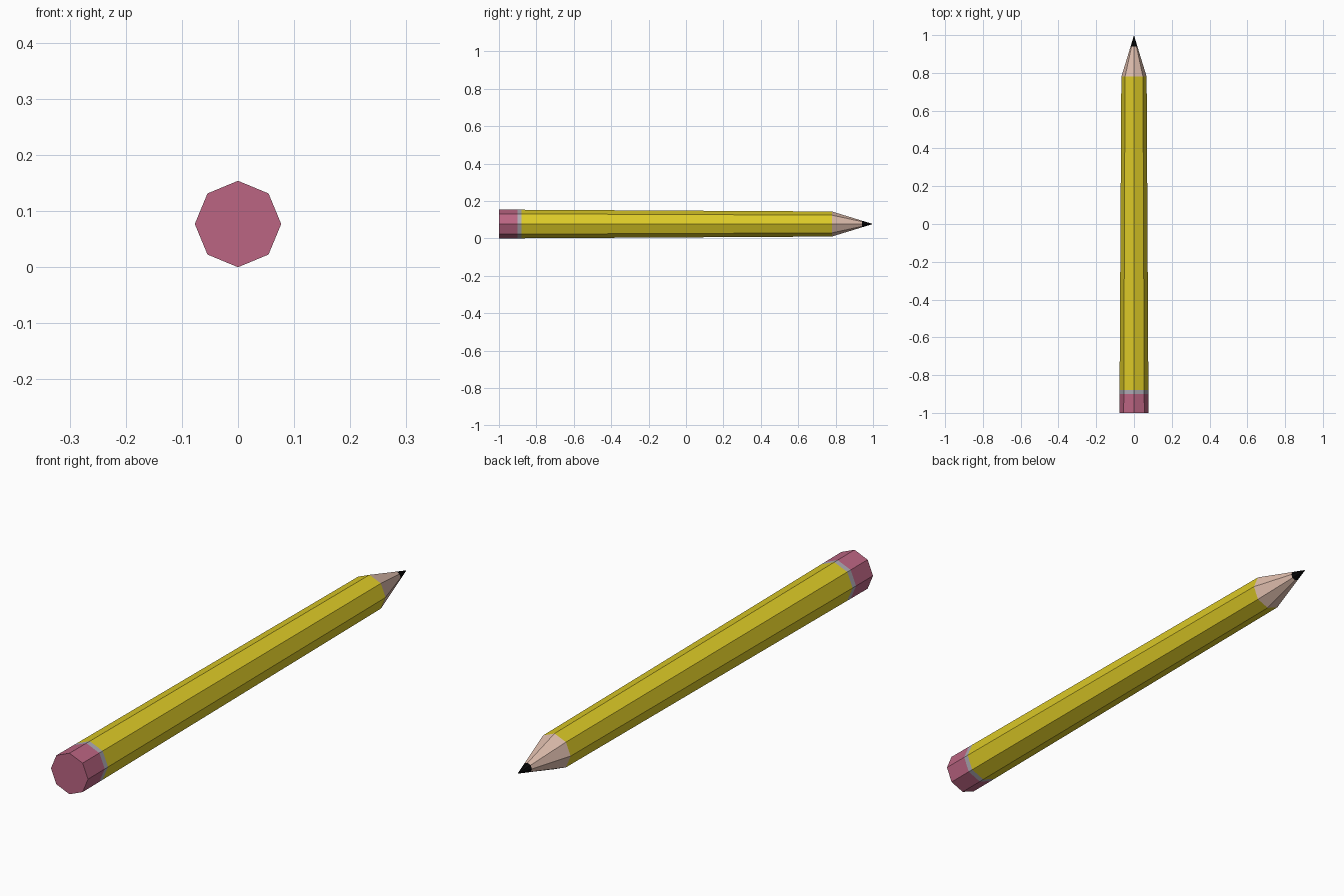
import bpy
import bmesh
from math import radians
from mathutils import Matrix, Vector

cube = bpy.data.objects.get("Cube")
if cube:
    bpy.data.objects.remove(cube, do_unlink=True)

SIDES = 8
AXIS_HEIGHT = 0.077


def make_material(name, colour):
    mat = bpy.data.materials.new(name)
    mat.use_nodes = True
    mat.diffuse_color = (*colour, 1)
    mat.node_tree.nodes["Principled BSDF"].inputs["Base Color"].default_value = (*colour, 1)
    return mat


def make_section(name, y0, y1, r0, r1, mat, front_cap=False):
    """Eight-sided tapering section lying along y, open where it meets its neighbours."""
    bm = bmesh.new()
    bmesh.ops.create_cone(bm, cap_ends=True, segments=SIDES,
                          radius1=r0, radius2=r1, depth=y1 - y0)
    bmesh.ops.rotate(bm, verts=bm.verts, matrix=Matrix.Rotation(radians(-90), 3, "X"))
    bmesh.ops.translate(bm, verts=bm.verts, vec=Vector((0, (y0 + y1) / 2, AXIS_HEIGHT)))
    bmesh.ops.remove_doubles(bm, verts=bm.verts, dist=0.00001)
    bm.normal_update()
    # Drop the hidden end faces, keeping the outer front one if wanted
    hidden = [f for f in bm.faces if f.normal.y > 0.9 or (f.normal.y < -0.9 and not front_cap)]
    bmesh.ops.delete(bm, geom=hidden, context="FACES")
    mesh = bpy.data.meshes.new(name)
    bm.to_mesh(mesh)
    bm.free()
    mesh.materials.append(mat)
    obj = bpy.data.objects.new(name, mesh)
    bpy.context.collection.objects.link(obj)


pink = make_material("eraser pink", (0.50, 0.13, 0.225))
grey = make_material("metal grey", (0.42, 0.40, 0.45))
yellow = make_material("paint yellow", (0.72, 0.59, 0.02))
wood = make_material("bare wood", (0.72, 0.50, 0.41))
black = make_material("lead black", (0.002, 0.002, 0.002))

# Eraser and metal band
make_section("eraser", -1, -0.9, 0.077, 0.0765, pink, front_cap=True)
make_section("metal_band", -0.9, -0.88, 0.0765, 0.0763, grey)
# Painted shaft, slightly slimmer towards the point
make_section("painted_shaft", -0.88, 0.78, 0.0763, 0.067, yellow)
# Sharpened wood and lead
make_section("wood_cone", 0.78, 0.94, 0.067, 0.018, wood)
make_section("lead_tip", 0.94, 1, 0.018, 0, black)
